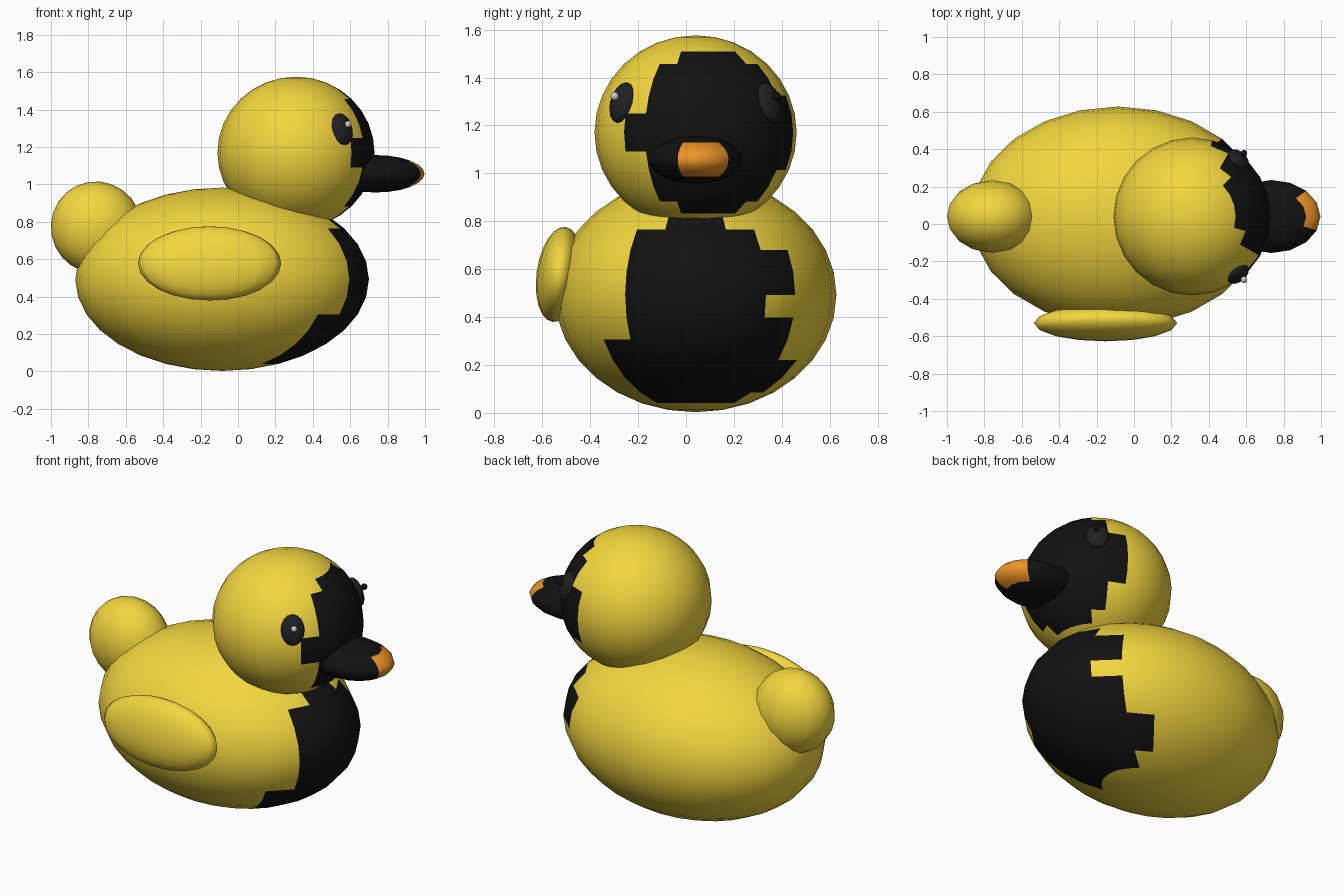
import bpy, math
from mathutils import Vector

if "Cube" in bpy.data.objects:
    bpy.data.objects.remove(bpy.data.objects["Cube"])

CY = 0.04  # symmetry plane of the body and head


def material(name, rgb):
    m = bpy.data.materials.new(name)
    m.diffuse_color = (*rgb, 1)
    m.use_nodes = True
    m.node_tree.nodes["Principled BSDF"].inputs["Base Color"].default_value = m.diffuse_color
    return m


yellow = material("yellow", (0.90, 0.68, 0.05))
orange = material("orange", (0.85, 0.30, 0.02))
black = material("black", (0.006, 0.006, 0.006))
dark = material("eye_dark", (0.015, 0.015, 0.017))
white = material("white", (0.8, 0.8, 0.8))


def ellipsoid(name, loc, radii, mat, seg=24, rings=16, rot=(0, 0, 0), patch=None, patch_mat=None):
    """Smooth ellipsoid; faces whose centre satisfies patch(p) get patch_mat."""
    bpy.ops.mesh.primitive_uv_sphere_add(segments=seg, ring_count=rings, radius=1, location=loc, rotation=rot)
    ob = bpy.context.object
    ob.name = name
    ob.scale = radii
    bpy.ops.object.transform_apply(location=False, rotation=True, scale=True)
    ob.data.materials.append(mat)
    if patch:
        ob.data.materials.append(patch_mat)
        for f in ob.data.polygons:
            f.material_index = int(patch(f.center + Vector(loc)))
    bpy.ops.object.shade_smooth()
    return ob


# Dark front areas of body and head
def breast(p):
    limit = 0.66 + min(0, p.z - 0.45) * 1.0 - max(0, p.z - 0.45) * 0.25
    return p.x + 0.085 + 0.1 * (p.y - CY) > limit


def face(p):
    return p.x + 0.3 * (p.y - CY) > 0.56 and p.z < 1.5


# Body, head and tail
ellipsoid("body", (-0.085, CY, 0.493), (0.785, 0.588, 0.49), yellow, patch=breast, patch_mat=black)
ellipsoid("head", (0.31, CY, 1.17), (0.42, 0.422, 0.406), yellow, patch=face, patch_mat=black)
ellipsoid("tail", (-0.757, CY, 0.77), (0.243, 0.194, 0.247), yellow, 16, 12, (0, math.radians(-25), 0))

# Beak with orange tip
ellipsoid("beak", (0.735, CY, 1.057), (0.262, 0.195, 0.1), black, 16, 12,
          patch=lambda p: p.x > 0.89 and p.y > 0, patch_mat=orange)

# Single wing, leaning with the body side
ellipsoid("wing", (-0.152, -0.53, 0.578), (0.383, 0.094, 0.2), yellow, 16, 12, (math.radians(-8), 0, 0))

# Eyes laid against the head, with small highlights
for side, label in ((-1, "right"), (1, "left")):
    n = Vector((0.245, side * 0.31, 0.12)).normalized()
    turn = n.to_track_quat('Z', 'Y').to_euler()
    ellipsoid(f"{label}_eye", (0.556, CY + side * 0.307, 1.295), (0.066, 0.088, 0.036), dark, 16, 10, turn)
    ellipsoid(f"{label}_eye_highlight", (0.588, CY + side * 0.338, 1.322), (0.018, 0.018, 0.018),
              white if side < 0 else black, 10, 8)
